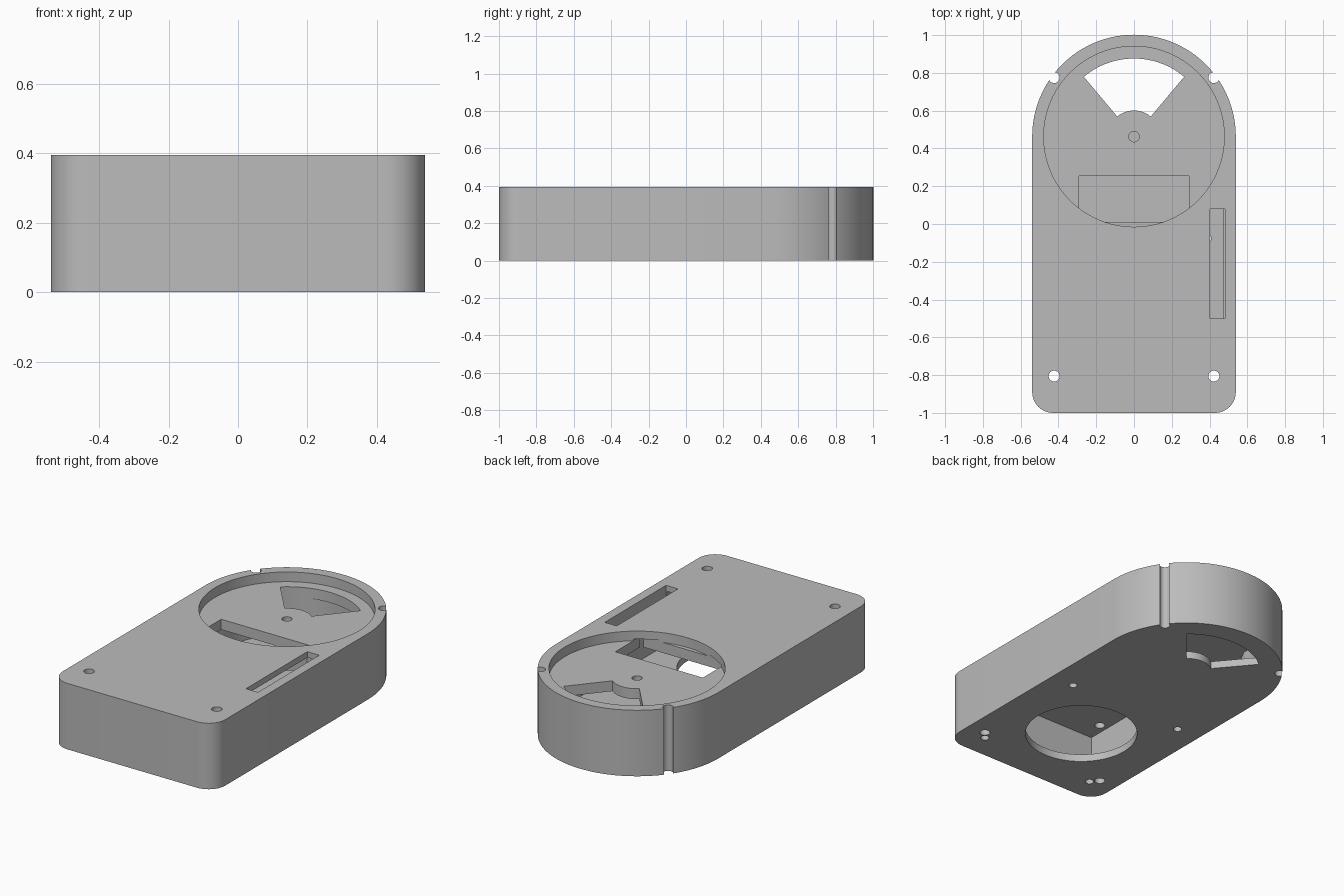
import bpy, bmesh
from math import sin, cos, radians

if "Cube" in bpy.data.objects:
    bpy.data.objects.remove(bpy.data.objects["Cube"])

HEIGHT = 0.395
FLOOR = 0.045          # thickness of the base plate
CEILING = 0.36         # underside of the lid
DISC_Y = 0.463         # centre of the round end
DISC_TOP, DISC_UNDER = 0.337, 0.275

grey = bpy.data.materials.new("plain_grey")
grey.use_nodes = True
grey.diffuse_color = (0.5, 0.5, 0.5, 1)
grey.node_tree.nodes["Principled BSDF"].inputs["Base Color"].default_value = (0.5, 0.5, 0.5, 1)


def arc(cx, cy, r, start, end, steps):
    angles = [radians(start + (end - start) * i / steps) for i in range(steps + 1)]
    return [(cx + r * cos(a), cy + r * sin(a)) for a in angles]


def circle(cx, cy, r, steps=32):
    return arc(cx, cy, r, 0, 360, steps)[:-1]


def rect(x0, x1, y0, y1):
    return [(x0, y0), (x1, y0), (x1, y1), (x0, y1)]


def prism(name, outline, z0, z1):
    """Extrude a counter-clockwise outline between two heights."""
    bm = bmesh.new()
    face = bm.faces.new([bm.verts.new((x, y, z0)) for x, y in outline])
    top = bmesh.ops.extrude_face_region(bm, geom=[face])["geom"]
    verts = [v for v in top if isinstance(v, bmesh.types.BMVert)]
    bmesh.ops.translate(bm, verts=verts, vec=(0, 0, z1 - z0))
    bmesh.ops.recalc_face_normals(bm, faces=bm.faces)
    mesh = bpy.data.meshes.new(name)
    bm.to_mesh(mesh)
    bm.free()
    mesh.materials.append(grey)
    obj = bpy.data.objects.new(name, mesh)
    bpy.context.collection.objects.link(obj)
    return obj


def carve(target, cutter):
    """Subtract the cutter from the target and discard it."""
    mod = target.modifiers.new("cut", "BOOLEAN")
    mod.operation, mod.solver, mod.object = "DIFFERENCE", "EXACT", cutter
    bpy.context.view_layer.objects.active = target
    bpy.ops.object.modifier_apply(modifier=mod.name)
    bpy.data.objects.remove(cutter)


# Case: rounded front corners and a semicircular back end
half, corner = 0.539, 0.11
outline = (arc(0, DISC_Y, half, 0, 180, 64)
           + arc(-half + corner, -1 + corner, corner, 180, 270, 10)
           + arc(half - corner, -1 + corner, corner, 270, 360, 10))
case = prism("case", outline, 0, HEIGHT)

# Hollow interior, lower under the disc and taller under the lid
inner = 0.475
cavity = arc(0, DISC_Y, 0.42, 0, 180, 48) + [
    (-inner, DISC_Y - 0.1), (-inner, -0.94), (inner, -0.94), (inner, DISC_Y - 0.1)]
carve(case, prism("lower_cavity", cavity, FLOOR, DISC_UNDER))
upper = prism("upper_cavity", rect(-inner, inner, -0.94, 0.1), DISC_UNDER - 0.01, CEILING)
carve(upper, prism("disc_surround", circle(0, DISC_Y, 0.53, 96), 0, 1))
carve(case, upper)

# Round recess in the lid, its pivot hole and its openings
carve(case, prism("disc_recess", circle(0, DISC_Y, 0.478, 96), DISC_TOP, 1))
carve(case, prism("pivot_hole", circle(0, DISC_Y, 0.028), 0.2, 1))
carve(case, prism("disc_window", rect(-0.29, 0.29, 0.01, 0.255), 0.2, DISC_TOP + 0.01))
wedge = arc(0, DISC_Y, 0.413, 50, 130, 32) + arc(0, DISC_Y, 0.138, 130, 50, 16)
carve(case, prism("wedge_opening", wedge, -0.1, 0.38))

# Side slot in the lid and round opening in the base
carve(case, prism("side_slot", rect(0.403, 0.482, -0.5, 0.08), 0.2, 1))
carve(case, prism("base_opening", circle(0, -0.463, 0.315, 64), -0.1, 0.1))

# Screw holes, edge notches and small base holes, mirrored left and right
for side in (-1, 1):
    for y in (-0.805, 0.775):
        carve(case, prism("screw_hole", circle(side * 0.423, y, 0.029), -0.1, 1))
    for y in (-0.85, -0.077):
        carve(case, prism("base_hole", circle(side * 0.385, y, 0.024), -0.1, 0.1))

bpy.ops.object.select_all(action="DESELECT")
case.select_set(True)
bpy.context.view_layer.objects.active = case
bpy.ops.object.shade_smooth_by_angle(angle=radians(30))
